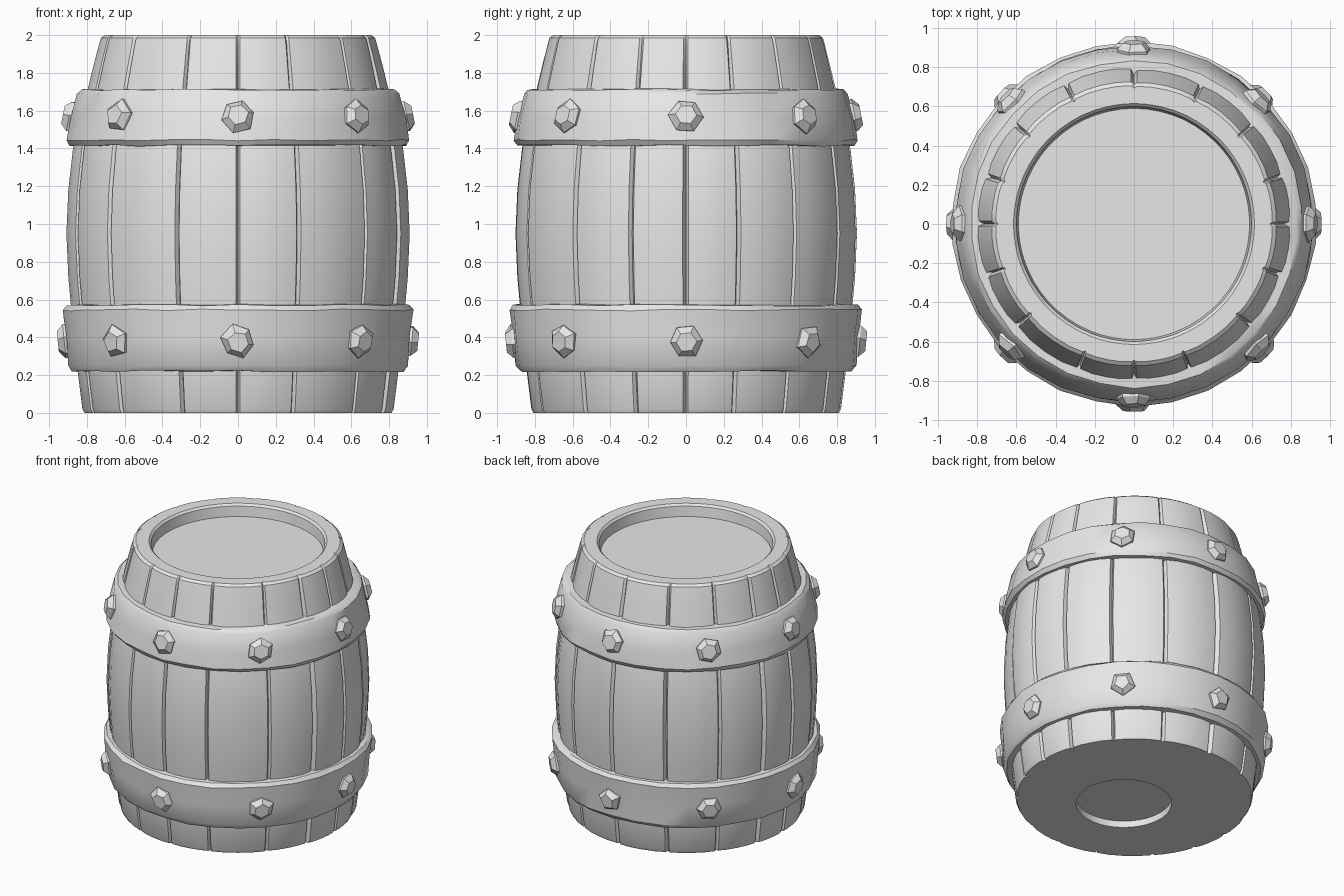
import bpy, bmesh, math, random
from mathutils import Matrix, Vector

random.seed(4)
cube = bpy.data.objects.get("Cube")
if cube:
    bpy.data.objects.remove(cube, do_unlink=True)

grey = bpy.data.materials.new("plain grey")
grey.use_nodes = True
COLOUR = (0.8, 0.8, 0.8, 1)
grey.diffuse_color = COLOUR
grey.node_tree.nodes["Principled BSDF"].inputs["Base Color"].default_value = COLOUR


def finish(name, bm, smooth=None):
    """Turn a bmesh into a named grey object."""
    bmesh.ops.recalc_face_normals(bm, faces=bm.faces)
    mesh = bpy.data.meshes.new(name)
    bm.to_mesh(mesh)
    bm.free()
    mesh.materials.append(grey)
    obj = bpy.data.objects.new(name, mesh)
    bpy.context.collection.objects.link(obj)
    if smooth:
        bpy.ops.object.select_all(action='DESELECT')
        obj.select_set(True)
        bpy.context.view_layer.objects.active = obj
        bpy.ops.object.shade_smooth_by_angle(angle=math.radians(smooth))
    return obj


def bridge(bm, a, b):
    for i in range(len(a)):
        j = (i + 1) % len(a)
        bm.faces.new((a[i], a[j], b[j], b[i]))


def around(r, angle, z, cy=0):
    """Point at an angle in degrees from the front, towards +x."""
    t = math.radians(angle)
    return Vector((r * math.sin(t), cy - r * math.cos(t), z))


# Stave joints, mirrored left to right
half = [21, 49, 71, 90, 108, 130, 154]
joints = sorted([0, 180] + half + [360 - a for a in half]) + [360]
spokes = []                                   # (angle, radial offset)
for a, b in zip(joints, joints[1:]):
    lift = random.uniform(-0.006, 0.006)
    gap = random.uniform(0.7, 1.2)
    spokes.append((a, -0.03))
    spokes.append((a + gap, lift - 0.004))
    for k in (0.25, 0.5, 0.75):
        spokes.append((a + (b - a) * k, lift + 0.002))
    spokes.append((b - gap, lift - 0.004))

# Barrel body: radius, height, groove strength, y centre
rows = [
    (0.33, 0.05, 0, -0.11), (0.33, 0, 0, -0.11),              # recess below
    (0.81, 0, 0.7, 0), (0.82, 0.02, 1, 0),                    # lower edge
    (0.845, 0.22, 1, 0), (0.875, 0.5, 1, 0), (0.895, 0.72, 1, 0),
    (0.905, 0.95, 1, 0), (0.895, 1.18, 1, 0), (0.87, 1.4, 1, 0),
    (0.8, 1.68, 1, 0), (0.765, 1.83, 0.8, 0), (0.735, 1.95, 0.5, 0),
    (0.725, 1.985, 0.5, 0), (0.705, 2, 0.4, 0),               # rim
    (0.615, 2, 0, 0), (0.6, 1.985, 0, 0), (0.59, 1.91, 0, 0)  # sunk lid
]
bm = bmesh.new()
loops = [[bm.verts.new(around(r + off * g, a, z, cy)) for a, off in spokes]
         for r, z, g, cy in rows]
for low, high in zip(loops, loops[1:]):
    bridge(bm, low, high)
bm.faces.new(loops[0])
bm.faces.new(loops[-1])
finish("barrel_body", bm, 30)


def make_band(name, profile, segments=30):
    """Closed metal hoop with slightly worn edges."""
    bm = bmesh.new()
    loops = []
    for r, z in profile:
        loops.append([bm.verts.new(around(r + random.uniform(-0.005, 0.005),
                                          360 * i / segments,
                                          z + random.uniform(-0.005, 0.005)))
                      for i in range(segments)])
    for a, b in zip(loops, loops[1:] + loops[:1]):
        bridge(bm, a, b)
    finish(name, bm, 35)


make_band("lower_band", [(0.8, 0.22), (0.88, 0.22), (0.9, 0.25), (0.915, 0.4),
                         (0.93, 0.545), (0.91, 0.57), (0.84, 0.575)])
make_band("upper_band", [(0.8, 1.415), (0.895, 1.415), (0.912, 1.445), (0.89, 1.56),
                         (0.858, 1.69), (0.835, 1.71), (0.76, 1.715)])


def make_stud(name, angle, radius, z, tilt):
    """Chunky faceted rivet pointing outwards."""
    bm = bmesh.new()
    sides = random.choice((5, 6, 6))
    turn = random.uniform(0, math.tau)
    loops = []
    for r, h in ((0.085, -0.04), (0.09, 0.012), (0.055, 0.046)):
        ring = []
        for i in range(sides):
            t = turn + math.tau * i / sides
            s = r * random.uniform(0.92, 1.08)
            ring.append(bm.verts.new((s * math.cos(t), s * math.sin(t), h)))
        loops.append(ring)
    bridge(bm, loops[0], loops[1])
    bridge(bm, loops[1], loops[2])
    bm.faces.new(loops[0])
    bm.faces.new(loops[2])
    outward = around(1, angle, tilt).to_track_quat('Z', 'Y').to_matrix().to_4x4()
    bm.transform(Matrix.Translation(around(radius, angle, z)) @ outward)
    finish(name, bm)


# Eight rivets on each hoop
for i in range(8):
    make_stud(f"lower_stud_{i + 1}", i * 45, 0.908, 0.38, -0.1)
    make_stud(f"upper_stud_{i + 1}", i * 45, 0.882, 1.57, 0.2)
